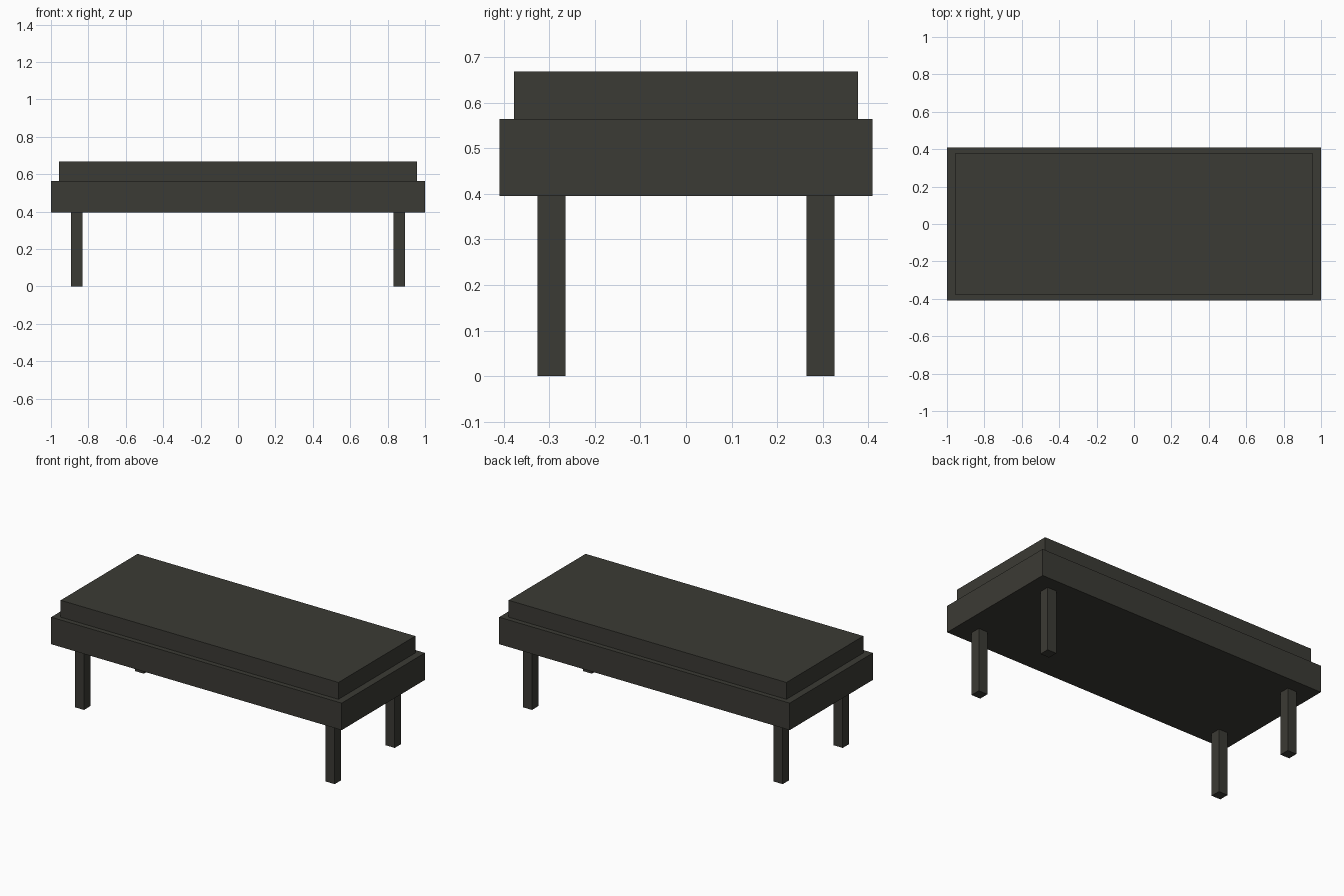
import bpy

if "Cube" in bpy.data.objects:
    bpy.data.objects.remove(bpy.data.objects["Cube"])

dark = bpy.data.materials.new("dark olive grey")
dark.diffuse_color = (0.044, 0.043, 0.035, 1.0)
dark.use_nodes = True
dark.node_tree.nodes["Principled BSDF"].inputs["Base Color"].default_value = dark.diffuse_color


def box(name, x, y, z):
    """Box spanning the given (min, max) ranges."""
    bpy.ops.mesh.primitive_cube_add(size=1)
    ob = bpy.context.object
    ob.name = name
    for v in ob.data.vertices:
        v.co = [r[0] if c < 0 else r[1] for c, r in zip(v.co, (x, y, z))]
    ob.data.materials.append(dark)
    return ob


# Bench frame and the inset cushion on top
box("frame", (-1, 1), (-0.409, 0.409), (0.396, 0.564))
box("cushion", (-0.956, 0.956), (-0.378, 0.378), (0.564, 0.669))

# Four square legs
for sx, side in ((-1, "left"), (1, "right")):
    for sy, end in ((-1, "front"), (1, "back")):
        cx, cy, h = sx * 0.863, sy * 0.295, 0.031
        box(f"{end}_{side}_leg", (cx - h, cx + h), (cy - h, cy + h), (0, 0.396))
